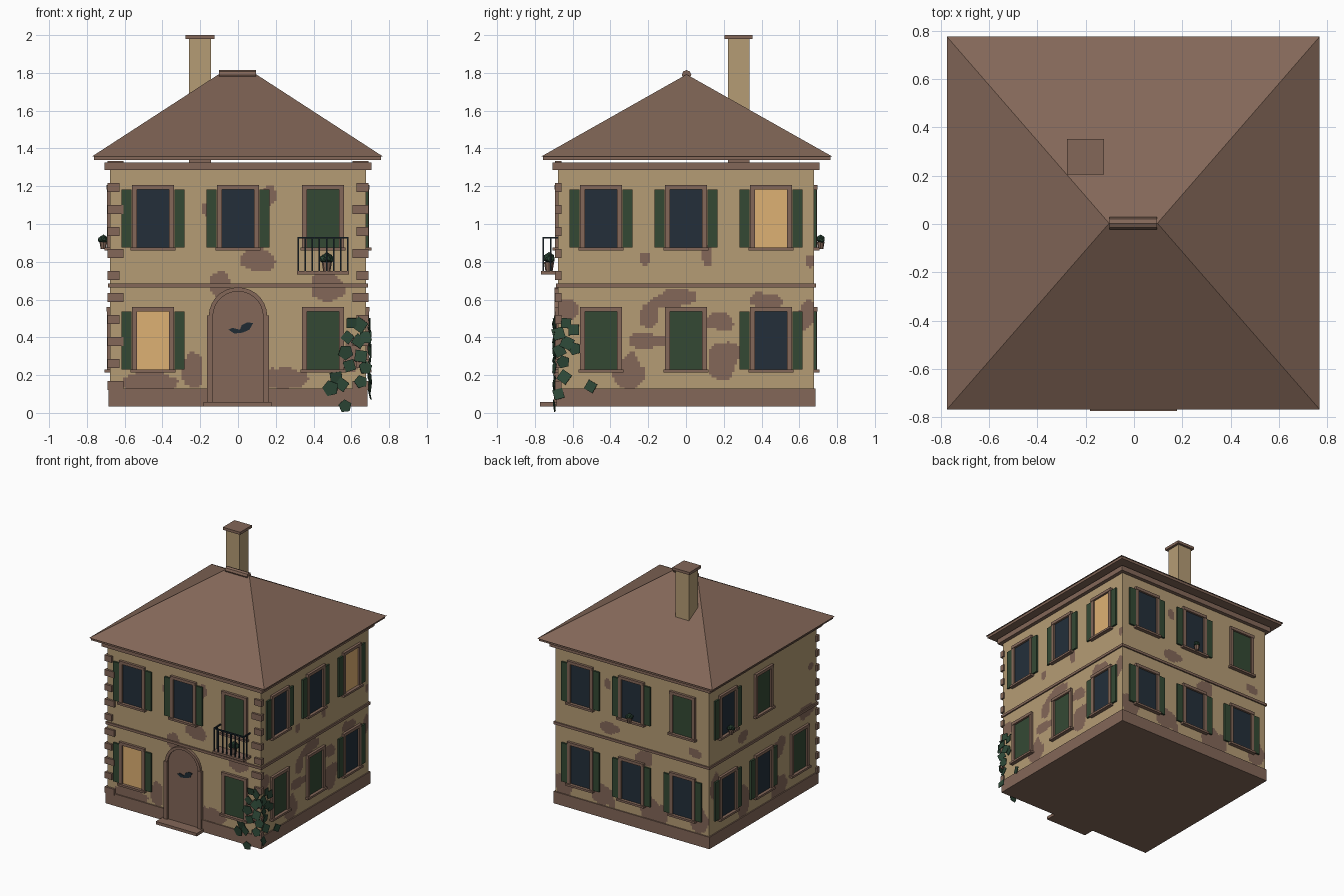
import bpy, bmesh, math, random
from mathutils import Vector, Matrix, Euler, noise

if "Cube" in bpy.data.objects:
    bpy.data.objects.remove(bpy.data.objects["Cube"])

random.seed(4)


def material(name, rgb):
    lin = [((c / 255 + 0.055) / 1.055) ** 2.4 for c in rgb]
    m = bpy.data.materials.new(name)
    m.diffuse_color = (*lin, 1)
    m.use_nodes = True
    m.node_tree.nodes["Principled BSDF"].inputs["Base Color"].default_value = m.diffuse_color
    return m


MATS = [material("tan stucco", (181, 156, 117)),
        material("roof brown", (131, 103, 88)),
        material("shutter green", (52, 73, 52)),
        material("dark glass", (35, 47, 58)),
        material("lit glass", (222, 177, 115)),
        material("iron", (30, 42, 50)),
        material("leaf green", (45, 72, 55))]
TAN, BROWN, GREEN, GLASS, LIT, IRON, LEAF = range(7)

# each side: direction along the wall, outward direction
SIDES = {"front": (Vector((1, 0, 0)), Vector((0, -1, 0))),
         "right": (Vector((0, 1, 0)), Vector((1, 0, 0))),
         "back": (Vector((1, 0, 0)), Vector((0, 1, 0))),
         "left": (Vector((0, 1, 0)), Vector((-1, 0, 0)))}
WALL = 0.677
UP = Vector((0, 0, 1))


class Part:
    """Collects simple shapes into one named object."""

    def __init__(self, name):
        self.name, self.bm = name, bmesh.new()

    def paint(self, verts, mat):
        for f in {f for v in verts for f in v.link_faces}:
            f.material_index = mat

    def box(self, lo, hi, mat):
        lo, hi = Vector(lo), Vector(hi)
        m = Matrix.Translation((lo + hi) / 2) @ Matrix.Diagonal((*(hi - lo), 1))
        self.paint(bmesh.ops.create_cube(self.bm, size=1, matrix=m)["verts"], mat)

    def panel(self, side, u0, u1, z0, z1, d0, d1, mat):
        """Box on a wall: extent along it, height, distance from the centre."""
        u, n = SIDES[side]
        a, b = u * u0 + n * d0 + UP * z0, u * u1 + n * d1 + UP * z1
        self.box([min(p) for p in zip(a, b)], [max(p) for p in zip(a, b)], mat)

    def cone(self, centre, r1, r2, depth, mat, sides=8, rot=Matrix()):
        self.paint(bmesh.ops.create_cone(
            self.bm, cap_ends=True, segments=sides, radius1=r1, radius2=r2, depth=depth,
            matrix=Matrix.Translation(centre) @ rot)["verts"], mat)

    def plate(self, pts, y0, y1, mat):
        """Outline in x and z, extruded along y."""
        f = self.bm.faces.new([self.bm.verts.new((x, y0, z)) for x, z in pts])
        new = bmesh.ops.extrude_face_region(self.bm, geom=[f])["geom"]
        vs = [v for v in new if isinstance(v, bmesh.types.BMVert)]
        bmesh.ops.translate(self.bm, verts=vs, vec=(0, y1 - y0, 0))
        self.paint(vs + list(f.verts), mat)

    def done(self, fix=True):
        if fix:
            bmesh.ops.recalc_face_normals(self.bm, faces=self.bm.faces[:])
        me = bpy.data.meshes.new(self.name)
        self.bm.to_mesh(me)
        self.bm.free()
        for m in MATS:
            me.materials.append(m)
        ob = bpy.data.objects.new(self.name, me)
        bpy.context.collection.objects.link(ob)


# walls with worn patches: (along, height, half width, half height)
PATCHES = {
    "front": [(.165, 1.15, .035, .06), (-.16, 1.07, .03, .04), (.11, .81, .1, .06),
              (-.09, .68, .06, .07), (.47, .66, .09, .08), (-.23, .22, .06, .1),
              (-.47, .16, .15, .06), (.22, .18, .13, .06), (.6, .3, .05, .1)],
    "right": [(-.22, .81, .03, .04), (.11, .83, .028, .06), (-.63, .54, .07, .05),
              (-.2, .52, .05, .06), (-.3, .22, .08, .09), (-.2, .38, .1, .04),
              (-.06, .6, .11, .05), (.18, .48, .07, .05), (.2, .28, .08, .1),
              (.655, .8, .02, .03), (.42, .59, .08, .05), (.64, .52, .05, .07)],
    "back": [(.2, .76, .08, .05), (-.1, .6, .08, .06), (-.2, .2, .12, .1),
             (-.6, .25, .08, .12), (.25, .2, .1, .08), (.6, .2, .08, .1),
             (.22, 1.1, .03, .05), (-.55, .76, .05, .04)],
    "left": [(.25, .76, .06, .05), (.25, .25, .08, .12), (-.2, .5, .08, .08),
             (-.2, .2, .1, .1), (.6, .5, .06, .1), (-.55, .66, .1, .05),
             (-.6, 1.0, .03, .03)]}
for k, (side, (u, n)) in enumerate(SIDES.items()):
    p = Part("wall_" + side)
    bmesh.ops.create_grid(p.bm, x_segments=100, y_segments=86, size=1)
    for v in p.bm.verts:
        v.co = u * v.co.x * WALL + n * WALL + UP * (0.71 + v.co.y * 0.59)
    p.bm.normal_update()
    for f in p.bm.faces:
        if f.normal.dot(n) < 0:
            f.normal_flip()
        c = f.calc_center_median()
        a, z = c.dot(u), c.z
        limit = 1 + 0.8 * noise.noise(Vector((a * 13, z * 13, k * 7.3)))
        worn = any(((a - x) / w) ** 2 + ((z - y) / h) ** 2 < limit for x, y, w, h in PATCHES[side])
        f.material_index = BROWN if worn else TAN
    p.done(fix=False)

# horizontal bands around the house
for name, r, z0, z1 in (("plinth", .686, .035, .13), ("string_course", .687, .665, .685),
                        ("cornice", .706, 1.285, 1.325)):
    p = Part(name)
    p.box((-r, -r, z0), (r, r, z1), BROWN)
    p.done()

# corner blocks on the front
p = Part("quoins")
for i in range(11):
    z, w = 0.145 + i * 0.1165, (0.062, 0.085)[(i + 1) % 2]
    for s in (-1, 1):
        a, b = sorted((s * 0.69, s * (0.69 - w)))
        p.panel("front", a, b, z - .024, z + .024, .66, .693, BROWN)
p.done()

# windows: o open, c closed shutters, l lit, - none; listed along +x or +y
WINDOWS = {"front": ("l-c", "ooc"), "right": ("cco", "ool"),
           "back": ("ooo", "coo"), "left": ("coo", "-co")}
for side, rows in WINDOWS.items():
    for z0, row, floor in zip((.23, .875), rows, ("lower", "upper")):
        for u, kind in zip((-.45, 0, .45), row):
            if kind == "-":
                continue
            p = Part(f"window_{side}_{floor}")
            z1 = z0 + .308
            fill = {"o": GLASS, "c": GREEN, "l": LIT}[kind]
            p.panel(side, u - .087, u + .087, z0, z1, .67, .682, fill)
            for s in (-1, 1):
                a, b = sorted((u + s * .085, u + s * .111))
                p.panel(side, a, b, z0, z1, .67, .694, BROWN)
                if kind != "c":
                    a, b = sorted((u + s * .113, u + s * .166))
                    p.panel(side, a, b, z0, z1, .67, .691, GREEN)
            p.panel(side, u - .111, u + .111, z1, z1 + .023, .67, .697, BROWN)
            p.panel(side, u - .12, u + .12, z0 - .016, z0, .67, .706, BROWN)
            p.done()


# arched front door
def arc(r, steps=14):
    return [(r * math.cos(math.pi * i / steps), .51 + r * math.sin(math.pi * i / steps))
            for i in range(steps + 1)]


p = Part("front_door")
p.plate([(-.135, .06), (.135, .06)] + arc(.135), -.66, -.686, BROWN)
p.done()
p = Part("door_surround")
p.plate(arc(.155) + arc(.133)[::-1], -.66, -.697, BROWN)
for a, b in ((-.164, -.133), (.133, .164)):
    p.panel("front", a, b, .05, .515, .66, .7, BROWN)
p.done()
p = Part("door_ornament")
p.plate([(-.05, .44), (-.02, .42), (.025, .425), (.06, .44), (.08, .475), (.05, .48),
         (.02, .465), (.01, .44), (-.03, .45)], -.685, -.691, IRON)
p.done()
p = Part("door_step")
p.box((-.182, -.773, .035), (.178, -.66, .058), BROWN)
p.done()

# balcony
p = Part("balcony_slab")
p.box((.312, -.768, .733), (.588, -.67, .75), BROWN)
p.done()
p = Part("balcony_railing")
x0, x1, yf, t = .32, .58, -.757, .004
p.box((x0 - t, yf - t, .922), (x1 + t, yf + t, .932), IRON)
for i in range(8):
    x = x0 + (x1 - x0) * i / 7
    p.box((x - t, yf - t, .75), (x + t, yf + t, .925), IRON)
for x in (x0, x1):
    p.box((x - t, yf, .922), (x + t, -.67, .932), IRON)
    p.box((x - t, -.72, .75), (x + t, -.712, .925), IRON)
p.done()

# potted plants
for name, (x, y, z), s in (("balcony_plant", (.47, -.725, .75), 1.0),
                           ("left_sill_plant", (-.713, .45, .868), .75),
                           ("back_sill_plant", (0, .713, .868), .75)):
    p = Part(name)
    p.cone((x, y, z + .024 * s), .019 * s, .027 * s, .048 * s, BROWN)
    for dx, dy, dz, r in ((0, 0, .072, .03), (.017, .008, .064, .024), (-.018, -.006, .066, .024)):
        m = Matrix.Translation((x + dx * s, y + dy * s, z + dz * s))
        p.paint(bmesh.ops.create_icosphere(p.bm, subdivisions=1, radius=r * s, matrix=m)["verts"], LEAF)
    p.done()

# ivy leaves at the front right corner: (along, height)
IVY = {"front": [(.6, .475), (.645, .465), (.58, .4), (.64, .38), (.57, .32), (.65, .3),
                 (.59, .25), (.52, .185), (.49, .13), (.55, .15), (.65, .165), (.675, .4),
                 (.675, .24), (.567, .036)],
       "right": [(-.635, .475), (-.63, .37), (-.65, .27), (-.645, .19), (-.675, .42),
                 (-.59, .34), (-.595, .44), (-.505, .14), (-.675, .1), (-.67, .33)]}
p = Part("ivy")
for side, spots in IVY.items():
    u, n = SIDES[side]
    face = Matrix((u, UP, n)).transposed().to_4x4()
    for a, z in spots:
        spin = Euler((random.uniform(-.25, .25), random.uniform(-.25, .25), random.uniform(0, 6)))
        r = .036 if z < .05 else random.uniform(.036, .046)
        p.cone(u * a + n * .697 + UP * z, r, r, .004, LEAF, random.choice((4, 4, 5)),
               face @ spin.to_matrix().to_4x4())
p.done()

# hipped roof with eave board and ridge cap
p = Part("eave_board")
p.box((-.763, -.757, 1.338), (.757, .765, 1.36), BROWN)
p.done()
p = Part("roof")
eave = [p.bm.verts.new(c) for c in ((-.774, -.767, 1.357), (.768, -.767, 1.357),
                                    (.768, .775, 1.357), (-.774, .775, 1.357))]
ra, rb = (p.bm.verts.new((x, .003, 1.792)) for x in (-.103, .097))
a, b, c, d = eave
for f in ((a, b, rb, ra), (b, c, rb), (c, d, ra, rb), (d, a, ra), (d, c, b, a)):
    p.bm.faces.new(f).material_index = BROWN
p.done()
p = Part("ridge_cap")
p.cone((-.003, .003, 1.79), .025, .025, .195, BROWN, 8, Matrix.Rotation(math.pi / 2, 4, "Y"))
p.done()

# chimney
p = Part("chimney")
p.box((-.26, .222, 1.3), (-.143, .335, 1.5), BROWN)
p.box((-.26, .222, 1.5), (-.143, .335, 1.98), TAN)
p.box((-.277, .205, 1.979), (-.125, .352, 2.0), BROWN)
p.done()
